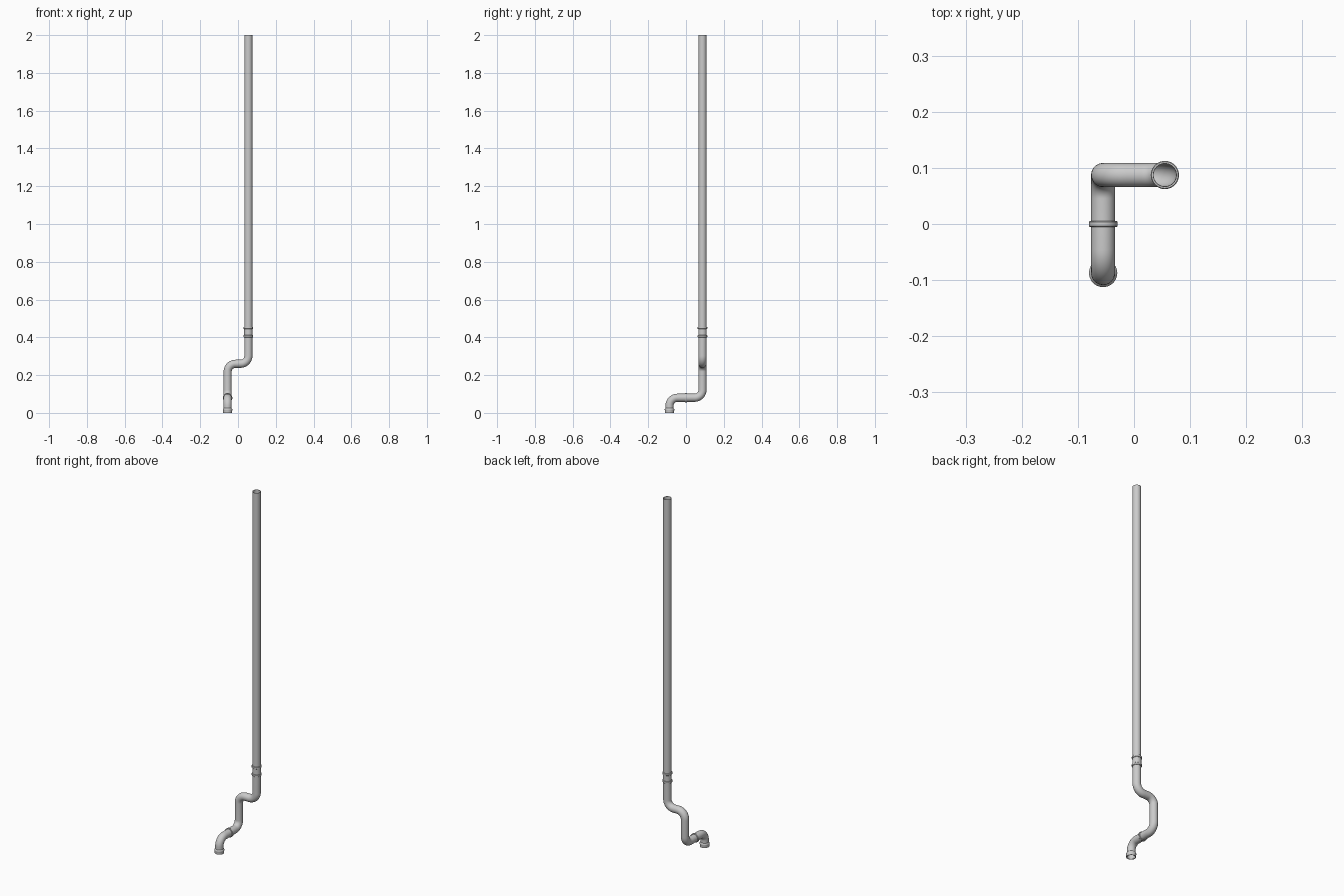
import bpy, bmesh, math
from mathutils import Vector

if "Cube" in bpy.data.objects:
    bpy.data.objects.remove(bpy.data.objects["Cube"])

SIDES = 40
R_OUT, R_IN = 0.0214, 0.0200
BEND = 0.042


def rounded_path(corners, radius=BEND, steps=12):
    """Replace each inner right-angle corner with a circular arc."""
    pts = [Vector(c) for c in corners]
    path = [pts[0]]
    for a, b, c in zip(pts, pts[1:], pts[2:]):
        u, v = (a - b).normalized(), (c - b).normalized()
        centre = b + (u + v) * radius
        for i in range(steps + 1):
            t = math.pi / 2 * i / steps
            path.append(centre - v * radius * math.cos(t) - u * radius * math.sin(t))
    path.append(pts[-1])
    return path


def tube(name, path, radii=None, r_in=R_IN):
    """Hollow tube swept along a path, with an optional outer radius per point."""
    radii = radii or [R_OUT] * len(path)
    bm = bmesh.new()
    tangent = (path[1] - path[0]).normalized()
    side = tangent.orthogonal().normalized()
    rings = []
    for i, p in enumerate(path):
        d = path[min(i + 1, len(path) - 1)] - path[max(i - 1, 0)]
        new_t = d.normalized()
        side = tangent.rotation_difference(new_t) @ side
        tangent = new_t
        up = tangent.cross(side)
        pair = []
        for r in (radii[i], r_in):
            pair.append([bm.verts.new(p + r * (side * math.cos(a) + up * math.sin(a)))
                         for a in (2 * math.pi * k / SIDES for k in range(SIDES))])
        rings.append(pair)

    def bridge(a, b):
        for k in range(SIDES):
            j = (k + 1) % SIDES
            bm.faces.new((a[k], a[j], b[j], b[k]))

    for r0, r1 in zip(rings, rings[1:]):
        bridge(r0[0], r1[0])
        bridge(r0[1], r1[1])
    for end in (rings[0], rings[-1]):
        bridge(end[0], end[1])
    bmesh.ops.recalc_face_normals(bm, faces=bm.faces)
    mesh = bpy.data.meshes.new(name)
    bm.to_mesh(mesh)
    bm.free()
    ob = bpy.data.objects.new(name, mesh)
    bpy.context.collection.objects.link(ob)
    bpy.ops.object.select_all(action='DESELECT')
    ob.select_set(True)
    bpy.context.view_layer.objects.active = ob
    bpy.ops.object.shade_smooth_by_angle(angle=math.radians(35))
    return ob


def collar(name, centre, axis, width, radius=0.0252):
    """Short raised ring with chamfered edges."""
    c, d, ch = Vector(centre), Vector(axis), 0.0015
    offs = (-width / 2, -width / 2 + ch, width / 2 - ch, width / 2)
    tube(name, [c + d * o for o in offs],
         [radius - ch, radius, radius, radius - ch], r_in=0.0207)


X, Y, Z_LOW, Z_HIGH = 0.055, 0.0873, 0.08, 0.26

# Outlet elbow, offset bends and long downpipe
tube("outlet_elbow", rounded_path([(-X, -Y, 0.004), (-X, -Y, Z_LOW), (-X, 0, Z_LOW)]))
tube("offset_bends", rounded_path([(-X, 0, Z_LOW), (-X, Y, Z_LOW), (-X, Y, Z_HIGH),
                                   (X, Y, Z_HIGH), (X, Y, 0.43)]))
tube("downpipe", [Vector((X, Y, 0.43)), Vector((X, Y, 2.0))])

# Flared socket at the outlet
socket = [(0.0, 0.0245), (0.012, 0.0245), (0.014, 0.0252), (0.020, 0.0252),
          (0.022, 0.0240), (0.025, R_OUT)]
tube("outlet_socket", [Vector((-X, -Y, z)) for z, r in socket],
     [r for z, r in socket], r_in=0.0207)

# Joint collars
collar("elbow_collar", (-X, 0, Z_LOW), (0, 1, 0), 0.011)
for label, z in (("lower", 0.406), ("upper", 0.450)):
    collar(label + "_joint_collar", (X, Y, z), (0, 0, 1), 0.012)
tube("joint_sleeve", [Vector((X, Y, 0.406)), Vector((X, Y, 0.45))], [0.0222] * 2, 0.0207)
